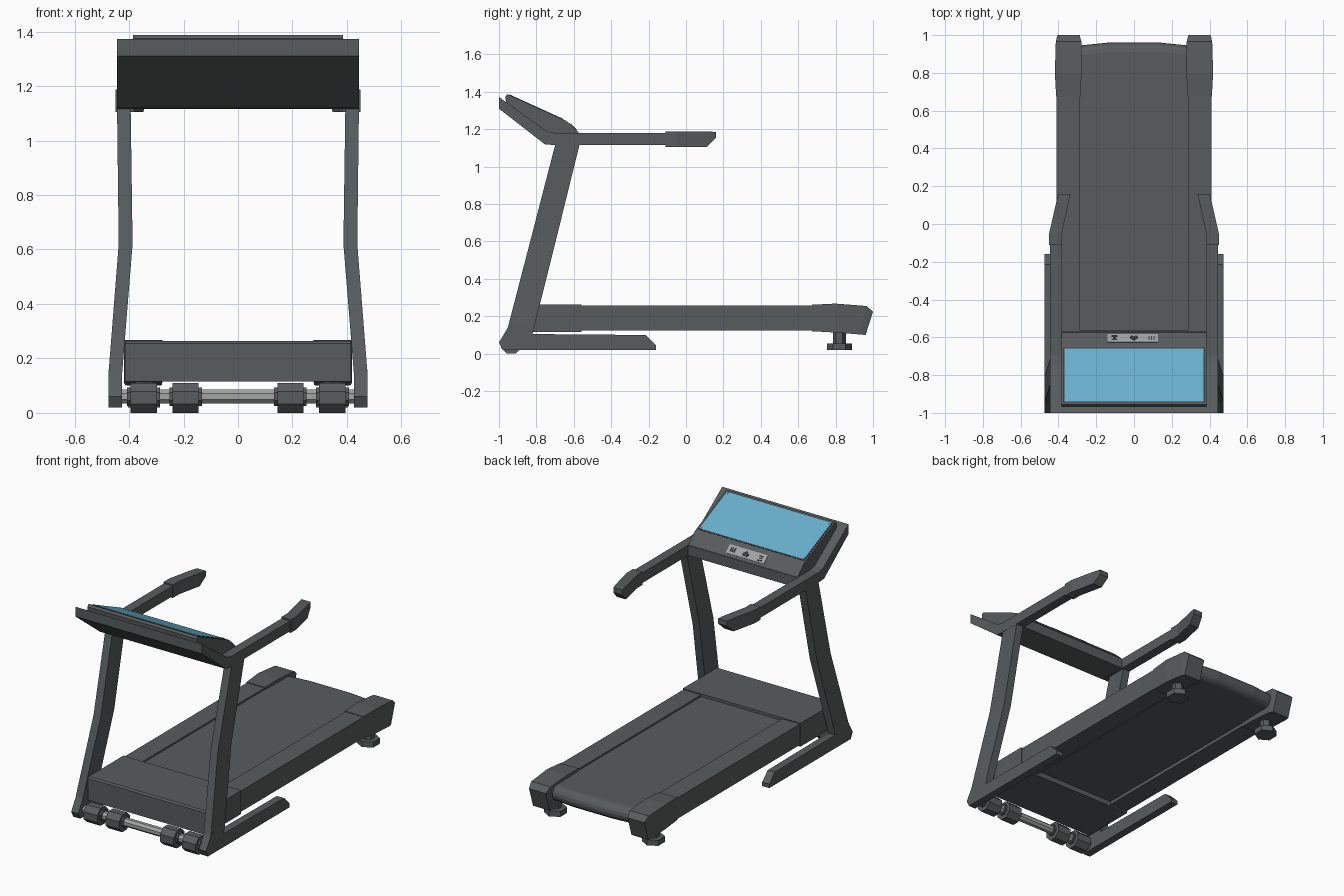
import bpy, bmesh, math
from mathutils import Vector

if "Cube" in bpy.data.objects:
    bpy.data.objects.remove(bpy.data.objects["Cube"])


def material(name, rgb):
    m = bpy.data.materials.new(name)
    m.diffuse_color = (*rgb, 1)
    m.use_nodes = True
    m.node_tree.nodes["Principled BSDF"].inputs["Base Color"].default_value = m.diffuse_color
    return m


GRAY = material("dark_gray", (0.098, 0.107, 0.109))
METAL = material("light_metal", (0.36, 0.37, 0.37))
BLUE = material("screen_blue", (0.138, 0.42, 0.60))
ICON = material("icon_dark", (0.04, 0.042, 0.045))


def loft(name, sections, mat, mirror=False):
    """Skin a row of equal-length point rings, closed at both ends."""
    bm = bmesh.new()
    rings = [[bm.verts.new(p) for p in s] for s in sections]
    n = len(rings[0])
    for a, b in zip(rings, rings[1:]):
        for i in range(n):
            j = (i + 1) % n
            bm.faces.new((a[i], a[j], b[j], b[i]))
    bm.faces.new(rings[0])
    bm.faces.new(rings[-1])
    bmesh.ops.recalc_face_normals(bm, faces=bm.faces)
    me = bpy.data.meshes.new(name)
    bm.to_mesh(me)
    bm.free()
    me.materials.append(mat)
    ob = bpy.data.objects.new(name, me)
    bpy.context.collection.objects.link(ob)
    if mirror:
        ob.modifiers.new("mirror", 'MIRROR')
    return ob


def prism(name, profile, x0, x1, mat, mirror=False):
    """Extrude a (y, z) profile along x."""
    return loft(name, [[(x, y, z) for y, z in profile] for x in (x0, x1)], mat, mirror)


def box_y(x0, x1, low, high):
    """Ring of four points; low and high are (y, z)."""
    return [(x0, *low), (x1, *low), (x1, *high), (x0, *high)]


def ngon(cy, cz, apothem, n=8):
    r = apothem / math.cos(math.pi / n)
    return [(cy + r * math.cos((i + .5) * 2 * math.pi / n),
             cz + r * math.sin((i + .5) * 2 * math.pi / n)) for i in range(n)]


def plate(name, outline, line, lift, mat):
    """Thin plate from an (x, y) outline laid on a sloped console line."""
    (ya, za), (yb, zb) = line
    k = (zb - za) / (yb - ya)
    nrm = Vector((0, -k, 1)).normalized()
    base = [Vector((x, y, za + k * (y - ya))) for x, y in outline]
    loft(name, [[p - nrm * .002 for p in base], [p + nrm * lift for p in base]], mat)


def rect(x0, x1, y0, y1):
    return [(x0, y0), (x1, y0), (x1, y1), (x0, y1)]


# Floor feet bars
prism("base_foot", [(-.98, .02), (-.16, .02), (-.16, .045), (-.215, .10),
                    (-.82, .105), (-.94, .16), (-1, .06)], .425, .475, GRAY, True)

# Bent uprights
loft("upright", [box_y(.425, .475, (-.965, .10), (-.822, .10)),
                 box_y(.425, .475, (-.95, .15), (-.81, .15)),
                 box_y(.387, .438, (-.828, .62), (-.692, .62)),
                 box_y(.394, .444, (-.70, 1.115), (-.57, 1.115)),
                 box_y(.394, .444, (-.70, 1.15), (-.57, 1.15))], GRAY, True)

# Handrails running from the console top back to the grips
loft("handrail", [box_y(.385, .445, (-1, 1.31), (-1, 1.372)),
                  box_y(.385, .445, (-.755, 1.12), (-.745, 1.19)),
                  box_y(.385, .445, (-.70, 1.115), (-.70, 1.18)),
                  box_y(.385, .445, (-.10, 1.115), (-.10, 1.18))], GRAY, True)
loft("hand_grip", [box_y(.382, .449, (-.11, 1.105), (-.11, 1.188)),
                   box_y(.382, .449, (-.05, 1.105), (-.05, 1.188)),
                   box_y(.347, .413, (.11, 1.105), (.11, 1.188)),
                   box_y(.337, .40, (.16, 1.155), (.16, 1.186))], GRAY, True)

# Console tray and raised console
prism("console_tray", [(-1, 1.31), (-.755, 1.12), (-.57, 1.115), (-.57, 1.18),
                       (-.70, 1.18), (-.745, 1.19), (-1, 1.372)], -.386, .386, GRAY)
SLOPE = [(-.955, 1.388), (-.64, 1.245)]
KEYS = [(-.64, 1.245), (-.58, 1.19)]
prism("console", [(-.962, 1.33), (-.965, 1.375), *SLOPE, KEYS[1], (-.57, 1.175),
                  (-.57, 1.14), (-.74, 1.16)], -.385, .385, GRAY)

# Screen with dark frame and corner screws
plate("screen_frame", rect(-.376, .376, -.946, -.654), SLOPE, .001, ICON)
plate("screen", rect(-.369, .369, -.94, -.66), SLOPE, .003, BLUE)
for x in (-.362, .362):
    for y in (-.933, -.667):
        plate("screen_screw", rect(x - .005, x + .005, y - .005, y + .005), SLOPE, .005, METAL)

# Key panel with three small symbols
plate("key_panel", rect(-.14, .128, -.627, -.585), KEYS, .003, METAL)
plate("heart_symbol", [(0, -.619), (.022, -.604), (.018, -.594), (.008, -.593), (0, -.598),
                       (-.008, -.593), (-.018, -.594), (-.022, -.604)], KEYS, .005, ICON)
for i in range(3):
    y = -.617 + i * .010
    plate("left_symbol", rect(-.118 + .006 * (i == 1), -.088 - .006 * (i == 1), y, y + .005),
          KEYS, .005, ICON)
    x = .076 + i * .013
    plate("right_symbol", rect(x, x + .007, -.617, -.595), KEYS, .005, ICON)

# Motor hood
prism("motor_hood", [(-.915, .115), (-.56, .115), (-.56, .264), (-.905, .264), (-.915, .255)],
      -.415, .415, GRAY)

# Side rails
prism("side_rail", [(-.57, .125), (.69, .125), (.69, .258), (-.57, .258)], .285, .41, GRAY, True)

# Running belt, crowned over the rear roller
def belt_ring(x, end):
    c, r = end - .05, .05
    arc = [(c + r * math.sin(a), .197 - r * math.cos(a))
           for a in [math.pi * i / 8 for i in range(9)]]
    return [(x, y, z) for y, z in [(-.60, .247), (-.60, .147)] + arc]


loft("running_belt", [belt_ring(x, e) for x, e in
                      ((-.287, .945), (-.14, .96), (.14, .96), (.287, .945))], GRAY)

# Rear end caps
loft("rear_cap", [box_y(.283, .412, (.675, .12), (.675, .262)),
                  box_y(.278, .419, (.80, .113), (.80, .268)),
                  box_y(.279, .414, (.93, .103), (.965, .255)),
                  box_y(.288, .406, (.96, .10), (1.0, .225))], GRAY, True)

# Levelling feet
for name, r, z0, z1 in (("foot_pad", .058, .02, .055), ("foot_stem", .03, .05, .13)):
    loft(name, [[(.345 + a, b, z) for a, b in ngon(0, 0, r, 6)] for z in (z0, z1)], GRAY, True)
    ob = bpy.context.collection.objects[name]
    for v in ob.data.vertices:
        v.co.y += .82

# Transport axle, wheels and hubs
prism("wheel_axle", ngon(-.935, .06, .025), -.428, .428, METAL)
for x0, x1 in ((.145, .24), (.298, .395)):
    prism("transport_wheel", ngon(-.935, .055, .055), x0, x1, GRAY, True)
    prism("wheel_hub", ngon(-.935, .06, .034), x0 - .012, x1 + .012, GRAY, True)
